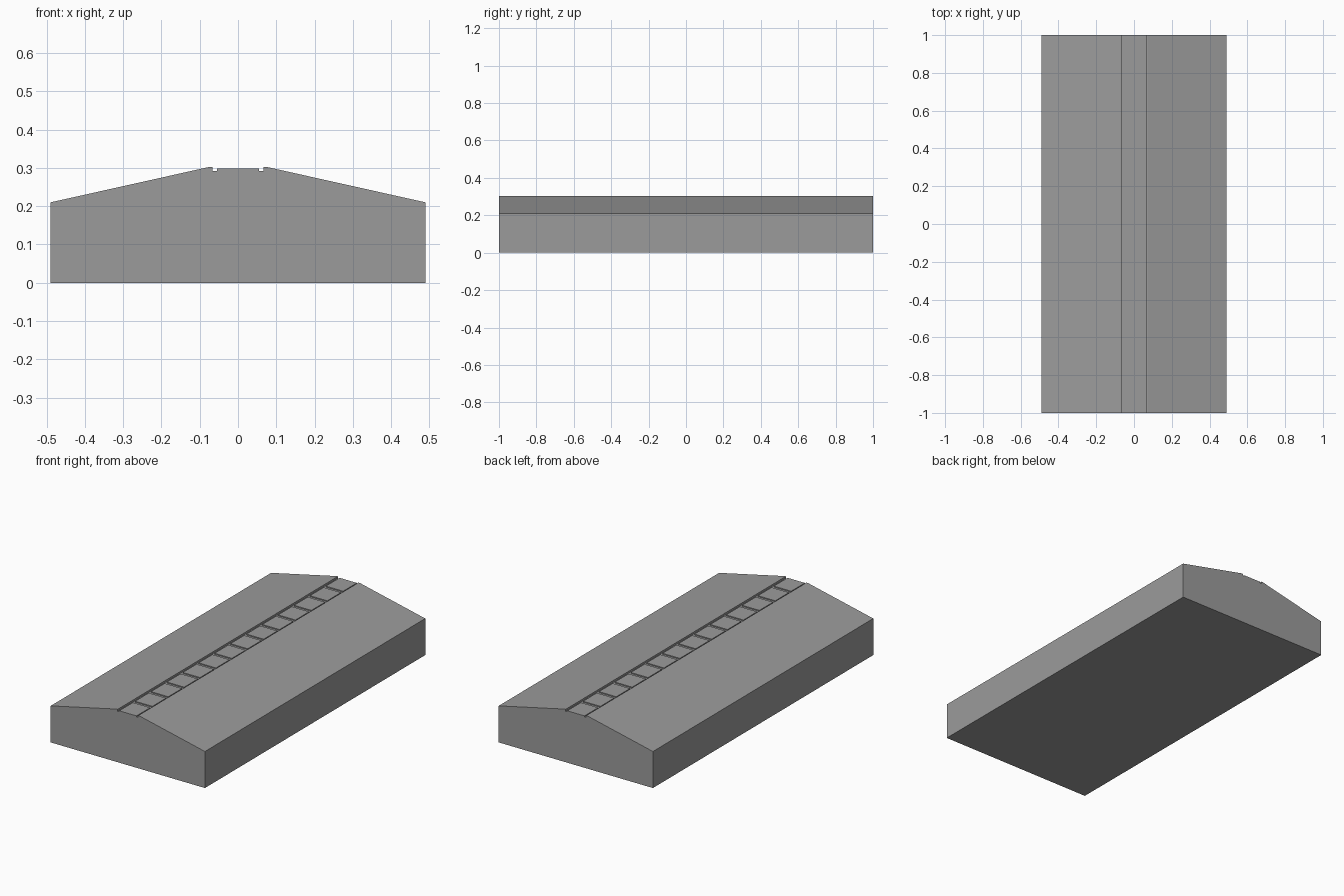
import bpy
import bmesh

cube = bpy.data.objects.get("Cube")
if cube:
    bpy.data.objects.remove(cube, do_unlink=True)

LENGTH = 2.0
RIDGE_FLOOR = 0.292
PANELS = 14
GAP = 0.02

# One plain grey for the whole building
grey = bpy.data.materials.new("concrete_grey")
grey.use_nodes = True
colour = (0.33, 0.33, 0.33, 1)
grey.diffuse_color = colour
shader = grey.node_tree.nodes["Principled BSDF"]
shader.inputs["Base Color"].default_value = colour
shader.inputs["Roughness"].default_value = 0.8


def finish(name, bm):
    bmesh.ops.recalc_face_normals(bm, faces=bm.faces)
    mesh = bpy.data.meshes.new(name)
    bm.to_mesh(mesh)
    bm.free()
    mesh.materials.append(grey)
    obj = bpy.data.objects.new(name, mesh)
    bpy.context.collection.objects.link(obj)
    return obj


def extrude_profile(name, points, y0, y1):
    """Closed x-z outline swept along y."""
    bm = bmesh.new()
    face = bm.faces.new([bm.verts.new((x, y0, z)) for x, z in points])
    swept = bmesh.ops.extrude_face_region(bm, geom=[face])
    verts = [v for v in swept["geom"] if isinstance(v, bmesh.types.BMVert)]
    bmesh.ops.translate(bm, verts=verts, vec=(0, y1 - y0, 0))
    return finish(name, bm)


# Hall body: walls, pitched roof and the shallow channel along the ridge
half = [(0.49, 0), (0.49, 0.21), (0.073, 0.303), (0.066, 0.303), (0.066, RIDGE_FLOOR)]
outline = half + [(-x, z) for x, z in reversed(half)]
extrude_profile("hall_body", outline, -LENGTH / 2, LENGTH / 2)

# Row of raised skylight panels in the channel, with gaps between them
pitch = (LENGTH + GAP) / PANELS
panel = [(-0.055, RIDGE_FLOOR - 0.002), (0.055, RIDGE_FLOOR - 0.002), (0.055, 0.298), (-0.055, 0.298)]
for i in range(PANELS):
    start = -LENGTH / 2 + i * pitch
    extrude_profile(f"skylight_panel_{i + 1}", panel, start, start + pitch - GAP)
